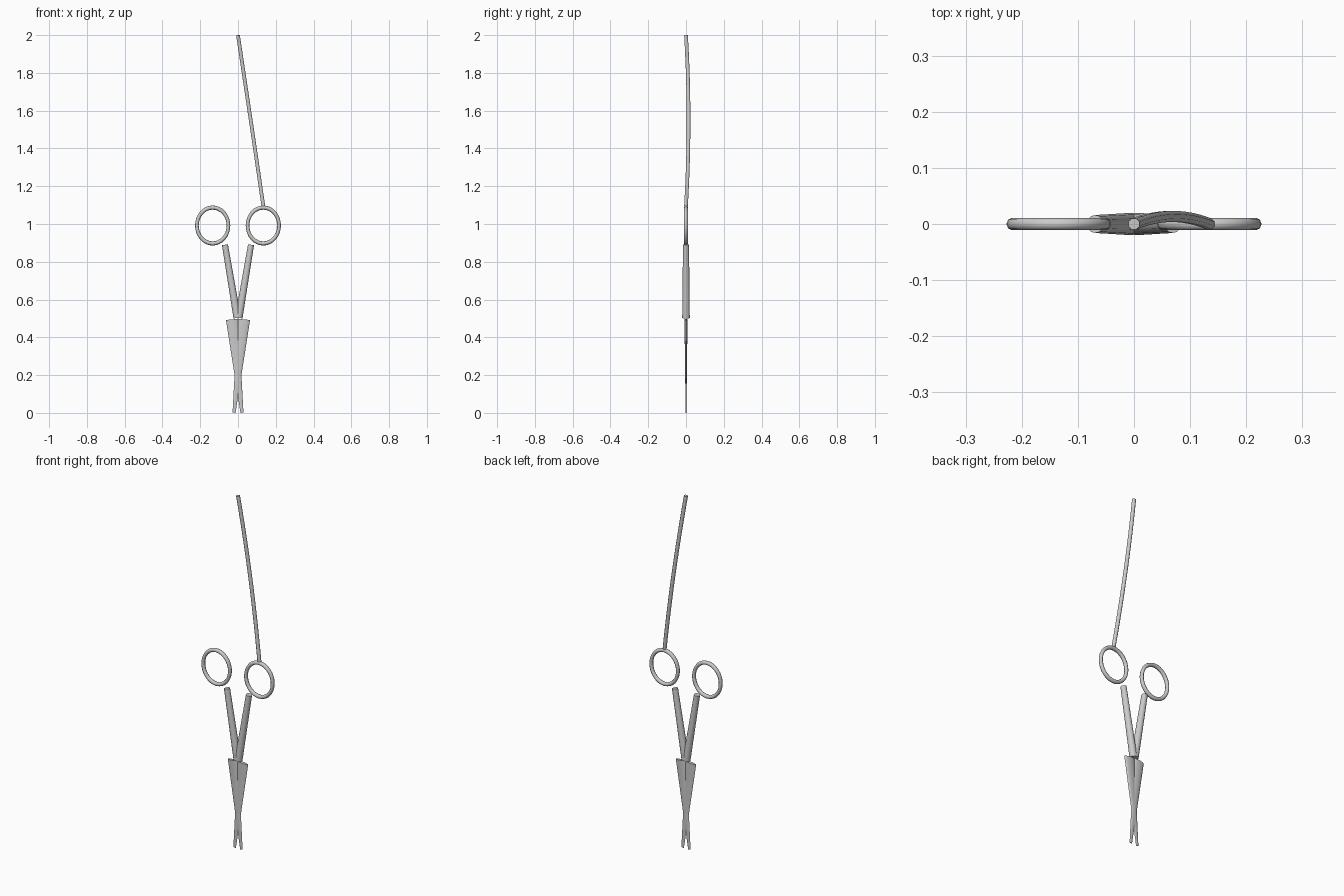
import bpy, bmesh, math
from mathutils import Vector, Matrix

if "Cube" in bpy.data.objects:
    bpy.data.objects.remove(bpy.data.objects["Cube"])


def finish(ob, name):
    ob.name = name
    bpy.ops.object.select_all(action='DESELECT')
    ob.select_set(True)
    bpy.context.view_layer.objects.active = ob
    bpy.ops.object.shade_smooth_by_angle(angle=math.radians(50))
    return ob


def taper(name, low, high, r_low, r_high, flat=1.0, sides=12):
    """Capped cone from low to high, scaled along y by flat."""
    low, high = Vector(low), Vector(high)
    axis = high - low
    bm = bmesh.new()
    bmesh.ops.create_cone(bm, cap_ends=True, segments=sides, radius1=r_low,
                          radius2=r_high, depth=axis.length)
    tilt = Matrix.Rotation(math.atan2(axis.x, axis.z), 4, 'Y')
    place = Matrix.Translation((low + high) / 2) @ tilt @ Matrix.Diagonal((1, flat, 1, 1))
    bmesh.ops.transform(bm, matrix=place, verts=bm.verts)
    me = bpy.data.meshes.new(name)
    bm.to_mesh(me)
    bm.free()
    ob = bpy.data.objects.new(name, me)
    bpy.context.collection.objects.link(ob)
    return finish(ob, name)


for s, side in ((-1, "left"), (1, "right")):
    # Crossed flat blades, wide at the pivot
    taper("blade_" + side, (-s * 0.021, 0, 0.001), (s * 0.031, 0, 0.495),
          0.008, 0.033, flat=0.25)
    # Handle shanks opening in a V
    taper("shank_" + side, (s * 0.004, 0, 0.503), (s * 0.069, 0, 0.89), 0.02, 0.016)
    # Oval finger loops
    bpy.ops.mesh.primitive_torus_add(
        location=(s * 0.134, 0, 0.992), rotation=(math.pi / 2, 0, 0),
        major_radius=0.095, minor_radius=0.011, major_segments=32, minor_segments=8)
    loop = bpy.context.object
    loop.scale = (0.88, 1, 1)
    finish(loop, "finger_loop_" + side)

# Long bowed rod rising from the right loop
curve = bpy.data.curves.new("bowed_rod", 'CURVE')
curve.dimensions = '3D'
curve.bevel_depth = 0.0105
curve.bevel_resolution = 2
curve.use_fill_caps = True
curve.resolution_u = 12
spline = curve.splines.new('BEZIER')
spline.bezier_points.add(1)
ends = (((0.134, 0, 1.095), (0.09, 0.018, 1.40)), ((0, 0, 1.999), (0.045, 0.018, 1.70)))
for i, (co, handle) in enumerate(ends):
    p = spline.bezier_points[i]
    p.handle_left_type = p.handle_right_type = 'FREE'
    p.co = co
    mirror = Vector(co) * 2 - Vector(handle)
    p.handle_right, p.handle_left = (handle, mirror) if i == 0 else (mirror, handle)
rod = bpy.data.objects.new("bowed_rod", curve)
bpy.context.collection.objects.link(rod)
bpy.ops.object.select_all(action='DESELECT')
rod.select_set(True)
bpy.context.view_layer.objects.active = rod
bpy.ops.object.convert(target='MESH')
finish(bpy.context.object, "bowed_rod")
